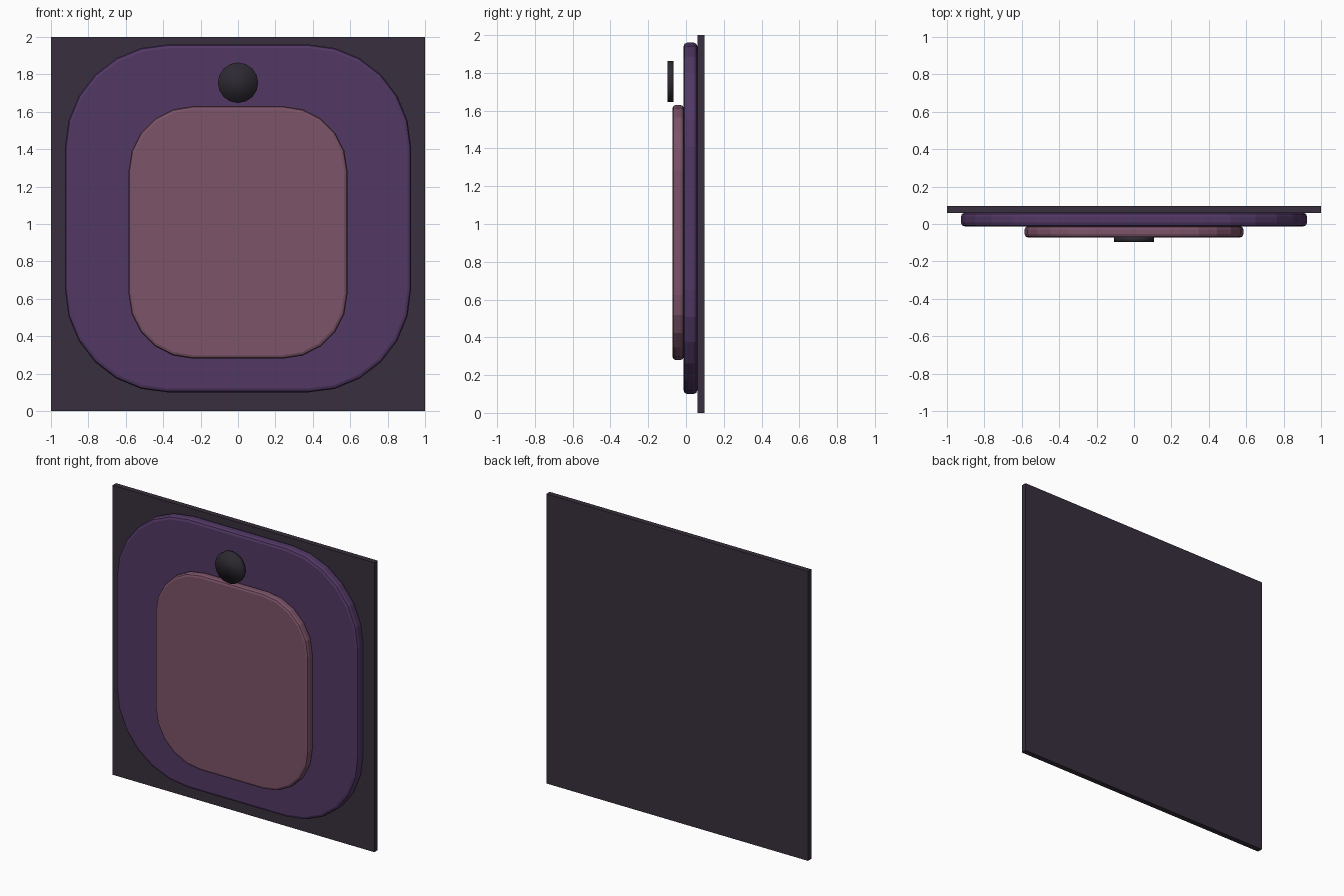
import bpy, bmesh, math

cube = bpy.data.objects.get("Cube")
if cube:
    bpy.data.objects.remove(cube)


def material(name, color):
    mat = bpy.data.materials.new(name)
    mat.use_nodes = True
    mat.diffuse_color = (*color, 1)
    mat.node_tree.nodes["Principled BSDF"].inputs["Base Color"].default_value = (*color, 1)
    return mat


def panel(name, outline, y_front, y_back, mat, chamfer=0):
    """Extrude an x-z outline from front to back, with optional rounded rims."""
    bm = bmesh.new()
    face = bm.faces.new([bm.verts.new((x, y_front, z)) for x, z in outline])
    moved = bmesh.ops.extrude_face_region(bm, geom=[face], use_keep_orig=True)
    verts = [v for v in moved["geom"] if isinstance(v, bmesh.types.BMVert)]
    bmesh.ops.translate(bm, verts=verts, vec=(0, y_back - y_front, 0))
    bmesh.ops.recalc_face_normals(bm, faces=bm.faces)
    if chamfer:
        rims = [e for e in bm.edges if abs(e.verts[0].co.y - e.verts[1].co.y) < 1e-5]
        bmesh.ops.bevel(bm, geom=rims, offset=chamfer, segments=2, profile=0.5,
                        affect='EDGES')
    mesh = bpy.data.meshes.new(name)
    bm.to_mesh(mesh)
    bm.free()
    mesh.materials.append(mat)
    obj = bpy.data.objects.new(name, mesh)
    bpy.context.collection.objects.link(obj)
    return obj


def rounded(half_x, z_low, z_high, radius, steps):
    """Outline of a rectangle with circular corners."""
    mid, half_z = (z_low + z_high) / 2, (z_high - z_low) / 2
    points = []
    for quarter, (sx, sz) in enumerate(((1, 1), (-1, 1), (-1, -1), (1, -1))):
        for i in range(steps + 1):
            a = math.pi / 2 * (quarter + i / steps)
            points.append((sx * (half_x - radius) + radius * math.cos(a),
                           mid + sz * (half_z - radius) + radius * math.sin(a)))
    return points


charcoal = material("charcoal", (0.040, 0.028, 0.047))
purple = material("purple", (0.085, 0.040, 0.130))
rose = material("dusty rose", (0.200, 0.087, 0.138))
black = material("near black", (0.027, 0.022, 0.031))

# Square backing board
panel("back_board", [(-1, 0), (1, 0), (1, 2), (-1, 2)], 0.06, 0.097, charcoal)

# Two stacked rounded slabs
panel("outer_slab", rounded(0.925, 0.10, 1.96, 0.55, 6), -0.013, 0.06, purple, 0.02)
panel("inner_slab", rounded(0.585, 0.28, 1.63, 0.345, 5), -0.072, -0.011, rose, 0.018)

# Round button with softly shaded faces
sides = 16
circle = [(0.108 * math.cos(math.tau * i / sides), 1.755 + 0.108 * math.sin(math.tau * i / sides))
          for i in range(sides)]
button = panel("button", circle, -0.097, -0.067, black)
button.data.shade_smooth()
